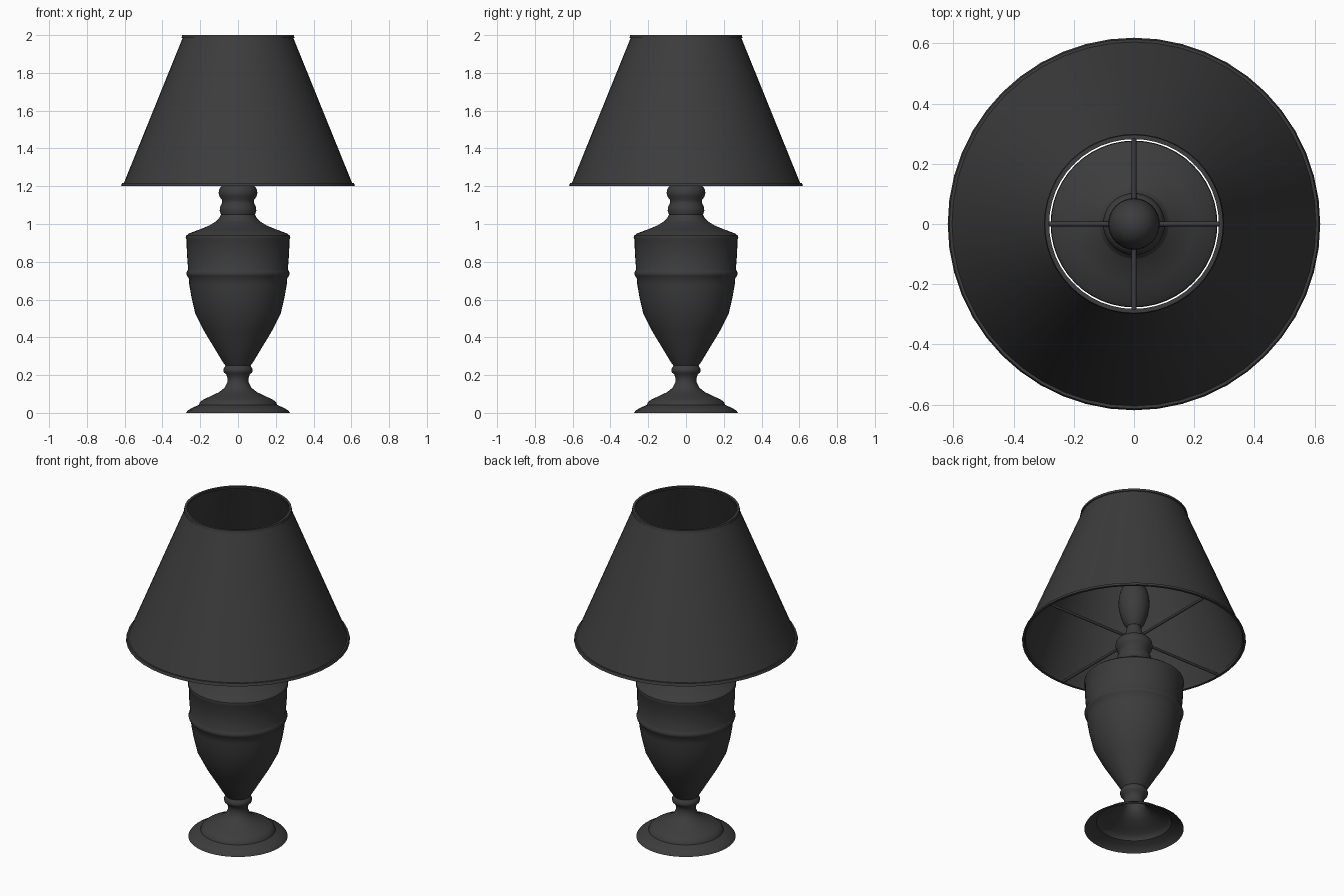
import bpy, bmesh, math


def lathe(name, profile, sides=48, closed=False, sharp=40):
    """Spin a (radius, height) profile around the z axis."""
    bm = bmesh.new()
    verts = [bm.verts.new((r, 0, z)) for r, z in profile]
    edges = [bm.edges.new(p) for p in zip(verts, verts[1:])]
    if closed:
        edges.append(bm.edges.new((verts[-1], verts[0])))
    bmesh.ops.spin(bm, geom=verts + edges, cent=(0, 0, 0), axis=(0, 0, 1),
                   angle=math.tau, steps=sides, use_merge=False)
    bmesh.ops.remove_doubles(bm, verts=bm.verts, dist=0.0005)
    bmesh.ops.recalc_face_normals(bm, faces=bm.faces)
    mesh = bpy.data.meshes.new(name)
    bm.to_mesh(mesh)
    bm.free()
    obj = bpy.data.objects.new(name, mesh)
    bpy.context.collection.objects.link(obj)
    paint(obj, sharp)
    return obj


def paint(obj, sharp=40):
    obj.data.materials.append(dark)
    bpy.ops.object.select_all(action='DESELECT')
    obj.select_set(True)
    bpy.context.view_layer.objects.active = obj
    bpy.ops.object.shade_smooth_by_angle(angle=math.radians(sharp))


dark = bpy.data.materials.new("dark_grey")
dark.diffuse_color = (0.045, 0.045, 0.045, 1)

# Turned foot, open underneath
lathe("foot", [(0.275, 0), (0.265, 0.014), (0.235, 0.03), (0.207, 0.042),
               (0.202, 0.056), (0.185, 0.07), (0.15, 0.086), (0.10, 0.11),
               (0.07, 0.134), (0.057, 0.16), (0.055, 0.182), (0.062, 0.203),
               (0.075, 0.214), (0.078, 0.228), (0.073, 0.24), (0.066, 0.25)])

# Urn body with a bead and a rounded shoulder
lathe("urn_body", [(0.066, 0.25), (0.08, 0.268), (0.12, 0.335), (0.175, 0.425),
                   (0.226, 0.525), (0.246, 0.61), (0.258, 0.68), (0.261, 0.715),
                   (0.27, 0.725), (0.274, 0.738), (0.27, 0.75), (0.264, 0.76),
                   (0.271, 0.85), (0.272, 0.915), (0.277, 0.926), (0.275, 0.938),
                   (0.26, 0.95), (0.20, 0.972), (0.15, 0.993), (0.115, 1.015)])

# Ringed neck
lathe("neck", [(0.115, 1.015), (0.097, 1.035), (0.09, 1.05), (0.097, 1.07),
               (0.095, 1.09), (0.085, 1.11), (0.085, 1.127), (0.098, 1.145),
               (0.103, 1.165), (0.098, 1.187), (0.085, 1.203), (0.06, 1.212)])

# Lamp holder and bulb
lathe("lamp_holder", [(0.06, 1.212), (0.055, 1.225), (0.043, 1.26),
                      (0.037, 1.295), (0.0, 1.295)], 32)
lathe("bulb", [(0.0, 1.285), (0.04, 1.285), (0.058, 1.31), (0.076, 1.36),
               (0.086, 1.42), (0.084, 1.47), (0.072, 1.52), (0.045, 1.555),
               (0.0, 1.57)], 32)

# Conical shade and its trim hoops
lathe("shade", [(0.61, 1.203), (0.289, 1.995)])
lathe("shade_bottom_trim", [(0.604, 1.2), (0.619, 1.2), (0.614, 1.216),
                            (0.599, 1.216)], closed=True)
lathe("shade_top_trim", [(0.285, 1.985), (0.299, 1.985), (0.296, 2.0),
                         (0.282, 2.0)], closed=True)

# Four spokes carrying the shade
for i in range(4):
    a = i * math.pi / 2
    bpy.ops.mesh.primitive_cylinder_add(
        vertices=10, radius=0.008, depth=0.55,
        location=(0.333 * math.cos(a), 0.333 * math.sin(a), 1.208),
        rotation=(0, math.pi / 2, a))
    spoke = bpy.context.object
    spoke.name = f"shade_spoke_{i + 1}"
    paint(spoke)
